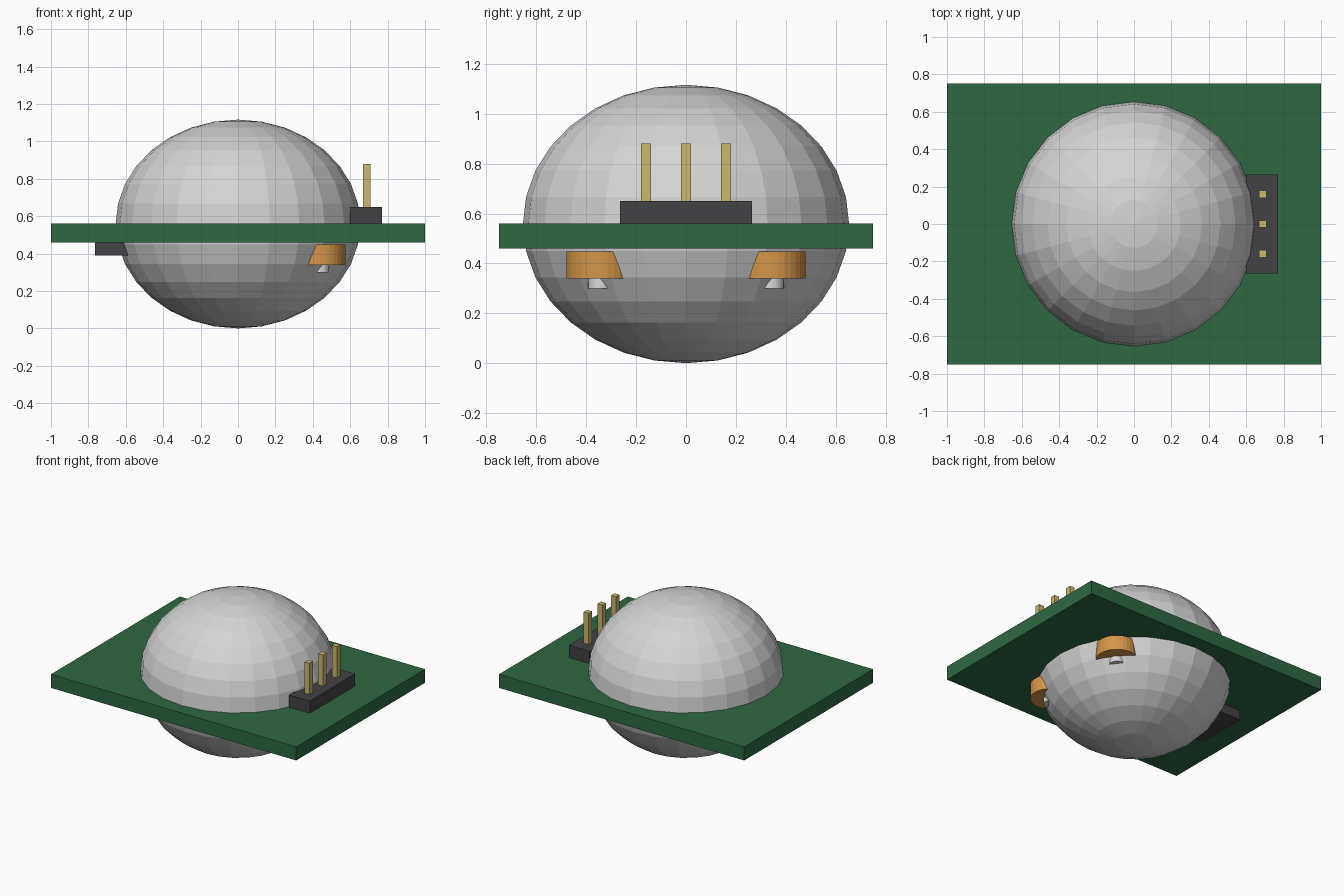
import bpy
from math import radians

cube = bpy.data.objects.get("Cube")
if cube:
    bpy.data.objects.remove(cube, do_unlink=True)


def material(name, rgb):
    m = bpy.data.materials.new(name)
    m.use_nodes = True
    m.diffuse_color = (*rgb, 1)
    m.node_tree.nodes["Principled BSDF"].inputs["Base Color"].default_value = (*rgb, 1)
    return m


green = material("board green", (0.027, 0.14, 0.055))
grey = material("lens grey", (0.66, 0.66, 0.66))
black = material("housing black", (0.055, 0.053, 0.06))
gold = material("pin gold", (0.6, 0.48, 0.16))
orange = material("dial orange", (0.66, 0.3, 0.065))
silver = material("shaft silver", (0.7, 0.7, 0.7))


def finish(name, mat):
    ob = bpy.context.object
    ob.name = name
    ob.data.materials.append(mat)
    return ob


def box(name, mat, x, y, z):
    """Box from (low, high) ranges on each axis."""
    bpy.ops.mesh.primitive_cube_add(size=1, location=[(a + b) / 2 for a, b in (x, y, z)])
    bpy.context.object.scale = [b - a for a, b in (x, y, z)]
    return finish(name, mat)


def cylinder(name, mat, x, y, radius, z):
    bpy.ops.mesh.primitive_cylinder_add(vertices=32, radius=radius, depth=z[1] - z[0],
                                        location=(x, y, sum(z) / 2))
    return finish(name, mat)


# Circuit board
box("circuit_board", green, (-1, 1), (-0.75, 0.75), (0.46, 0.56))

# Faceted lens, flattened and passing through the board
bpy.ops.mesh.primitive_uv_sphere_add(segments=24, ring_count=16, radius=1,
                                     location=(0, 0, 0.558))
lens = finish("lens", grey)
lens.scale = (0.654, 0.654, 0.558)

# Pin header on top
box("pin_header", black, (0.6, 0.77), (-0.264, 0.264), (0.56, 0.65))
for i, y in enumerate((-0.16, 0, 0.16)):
    box(f"pin_{i + 1}", gold, (0.668, 0.708), (y - 0.02, y + 0.02), (0.56, 0.88))

# Low block underneath, opposite the header
box("lower_block", black, (-0.765, -0.58), (-0.19, 0.19), (0.39, 0.46))

# Two adjustment dials underneath, half sunk into the lens
for side, s in (("front", -1), ("back", 1)):
    cylinder(f"{side}_dial", orange, 0.437, s * 0.342, 0.138, (0.34, 0.448))
    cylinder(f"{side}_dial_shaft", silver, 0.437, s * 0.342, 0.05, (0.3, 0.34))
